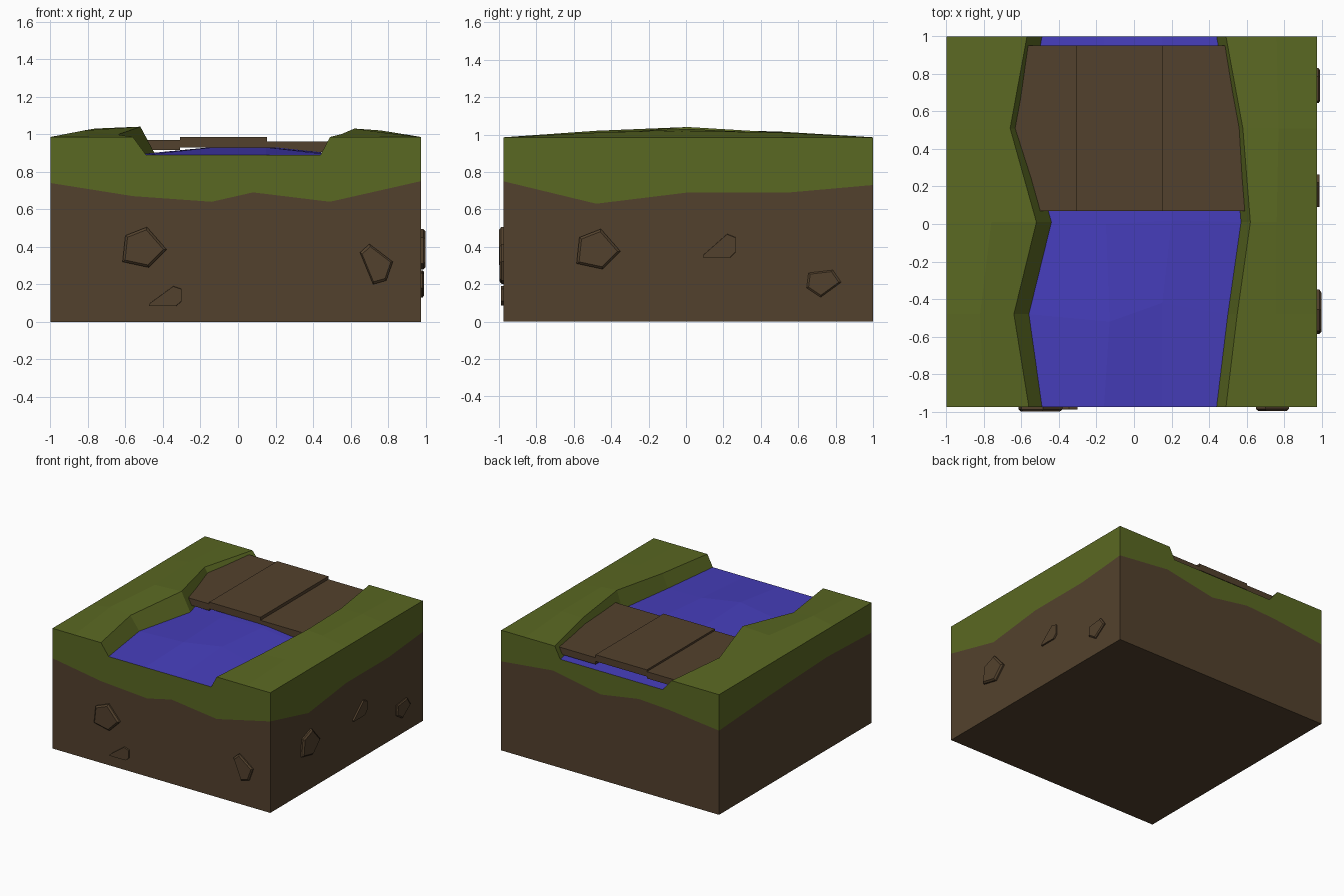
import bpy, bmesh
from mathutils import Vector

if "Cube" in bpy.data.objects:
    bpy.data.objects.remove(bpy.data.objects["Cube"])


def material(name, rgb):
    m = bpy.data.materials.new(name)
    m.diffuse_color = (*rgb, 1)
    m.use_nodes = True
    m.node_tree.nodes["Principled BSDF"].inputs["Base Color"].default_value = m.diffuse_color
    return m


GREEN = material("grass green", (0.102, 0.138, 0.016))
BROWN = material("earth brown", (0.086, 0.053, 0.026))
BLUE = material("water blue", (0.062, 0.048, 0.50))


def build(name, mat, faces):
    """Flat-shaded object from (points, outward direction) pairs."""
    bm = bmesh.new()
    for pts, out in faces:
        f = bm.faces.new([bm.verts.new(p) for p in pts])
        f.normal_update()
        if f.normal.dot(Vector(out)) < 0:
            f.normal_flip()
    bmesh.ops.remove_doubles(bm, verts=bm.verts, dist=0.0005)
    me = bpy.data.meshes.new(name)
    bm.to_mesh(me)
    bm.free()
    me.materials.append(mat)
    ob = bpy.data.objects.new(name, me)
    bpy.context.collection.objects.link(ob)
    return ob


def strips(rows, out=(0, 0, 1)):
    """Quads between neighbouring rows of points."""
    return [([a[i], a[i + 1], b[i + 1], b[i]], out)
            for a, b in zip(rows, rows[1:]) for i in range(len(a) - 1)]


X0, X1, Y0, Y1 = -1.0, 0.976, -0.976, 1.0
TOP, LEVEL = 0.985, 0.89
YS = [Y0, -0.48, 0.01, 0.51, Y1]

# Bank outlines per row: (mid x, mid z, edge x, edge z, foot x)
left = [(-0.80, TOP, -0.56, TOP, -0.49), (-0.82, 1.02, -0.64, 0.998, -0.56),
        (-0.76, 1.03, -0.52, 1.04, -0.44), (-0.80, 1.015, -0.66, 1.01, -0.58),
        (-0.80, TOP, -0.57, TOP, -0.49)]
right = [(0.76, TOP, 0.49, TOP, 0.44), (0.76, 1.01, 0.55, 1.0, 0.50),
         (0.76, 1.02, 0.62, 1.03, 0.57), (0.77, 1.01, 0.58, 1.005, 0.53),
         (0.76, TOP, 0.49, TOP, 0.44)]


def bank(rows, outer):
    return [[(outer, y, TOP), (mx, y, mz), (ex, y, ez), (fx, y, LEVEL)]
            for y, (mx, mz, ex, ez, fx) in zip(YS, rows)]


bl, br = bank(left, X0), bank(right, X1)

# Grass / soil boundary line on each side wall
front = [(x, Y0, z) for x, z in [(X0, .74), (-.56, .67), (-.14, .64), (.08, .69), (.49, .64), (X1, .75)]]
back = [(x, Y1, z) for x, z in [(X0, .69), (-.54, .74), (-.27, .755), (.07, .70), (.51, .78), (X1, .73)]]
east = [(X1, y, z) for y, z in [(Y0, .75), (-.48, .63), (.01, .69), (.55, .69), (Y1, .73)]]
west = [(X0, y, z) for y, z in [(Y0, .74), (-.39, .76), (.32, .73), (Y1, .69)]]
walls = [(front, bl[0] + br[0][::-1], (0, -1, 0)),
         (back, bl[-1] + br[-1][::-1], (0, 1, 0)),
         (east, [r[0] for r in br], (1, 0, 0)),
         (west, [r[0] for r in bl], (-1, 0, 0))]

# Grass: two banks plus the skirt around the block
build("grass_banks", GREEN, strips(bl) + strips(br) +
      [(top + line[::-1], out) for line, top, out in walls])

# Soil block
floor = [(X0, Y0, 0), (X1, Y0, 0), (X1, Y1, 0), (X0, Y1, 0)]
build("soil", BROWN, [(floor, (0, 0, -1))] +
      [(line + [(*line[-1][:2], 0), (*line[0][:2], 0)], out) for line, _, out in walls])

# Water, slightly raised along the middle
mids = [(-.16, Y0, .15, Y0, LEVEL), (-.13, -.52, .15, -.42, .93), (-.15, 0, .20, .02, .93),
        (-.15, .5, .16, .5, .915), (-.16, Y1, .15, Y1, LEVEL)]
build("water", BLUE, strips(
    [[l[3], (ax, ay, z), (bx, by, z), r[3]] for l, r, (ax, ay, bx, by, z) in zip(bl, br, mids)]))

# Bridge: three planks set at slightly different heights
for i, (x, z) in enumerate([(-.775, .97), (-.31, .985), (.155, .96)]):
    lo, hi = Vector((x, .07, z - .055)), Vector((x + .465, .95, z))
    bpy.ops.mesh.primitive_cube_add(size=1, location=(lo + hi) / 2)
    ob = bpy.context.object
    ob.name = f"plank_{i + 1}"
    ob.scale = hi - lo
    ob.data.materials.append(BROWN)


# Stones standing out of the front and right walls
def stone(name, outline, depth, place, out, inset):
    n = len(outline)
    cx, cz = sum(p[0] for p in outline) / n, sum(p[1] for p in outline) / n
    base = [place(u, v, -0.01) for u, v in outline]
    rim = [place(u, v, depth * 0.5) for u, v in outline]
    cap = [place(cx + (u - cx) * inset, cz + (v - cz) * inset, depth) for u, v in outline]
    mid = Vector(place(cx, cz, 0))
    faces = [(cap, out)]
    for ring_a, ring_b in ((base, rim), (rim, cap)):
        for i in range(n):
            j = (i + 1) % n
            quad = [ring_a[i], ring_a[j], ring_b[j], ring_b[i]]
            faces.append((quad, (Vector(quad[0]) + Vector(quad[1])) / 2 - mid))
    build(name, BROWN, faces)


def on_front(u, v, d):
    return (u, Y0 - d, v)


def on_right(u, v, d):
    return (X1 + d, u, v)


big = [(-.60, .46), (-.485, .505), (-.38, .385), (-.475, .29), (-.615, .32)]
wedge = [(-.475, .085), (-.475, .095), (-.345, .19), (-.30, .175), (-.30, .11), (-.33, .085)]
stone("stone_front_1", big, .024, on_front, (0, -1, 0), .87)
stone("stone_front_2", [(.70, .415), (.825, .32), (.79, .22), (.72, .20), (.65, .37)],
      .02, on_front, (0, -1, 0), .87)
stone("stone_front_3", wedge, .012, on_front, (0, -1, 0), .98)
stone("stone_right_1", [(u + .03, v - .01) for u, v in big], .024, on_right, (1, 0, 0), .87)
stone("stone_right_2", [(.655, .26), (.785, .275), (.83, .21), (.72, .13), (.645, .18)],
      .016, on_right, (1, 0, 0), .87)
stone("stone_right_3", [(u + .565, v * 1.2 + .24) for u, v in wedge], .012, on_right, (1, 0, 0), .98)
